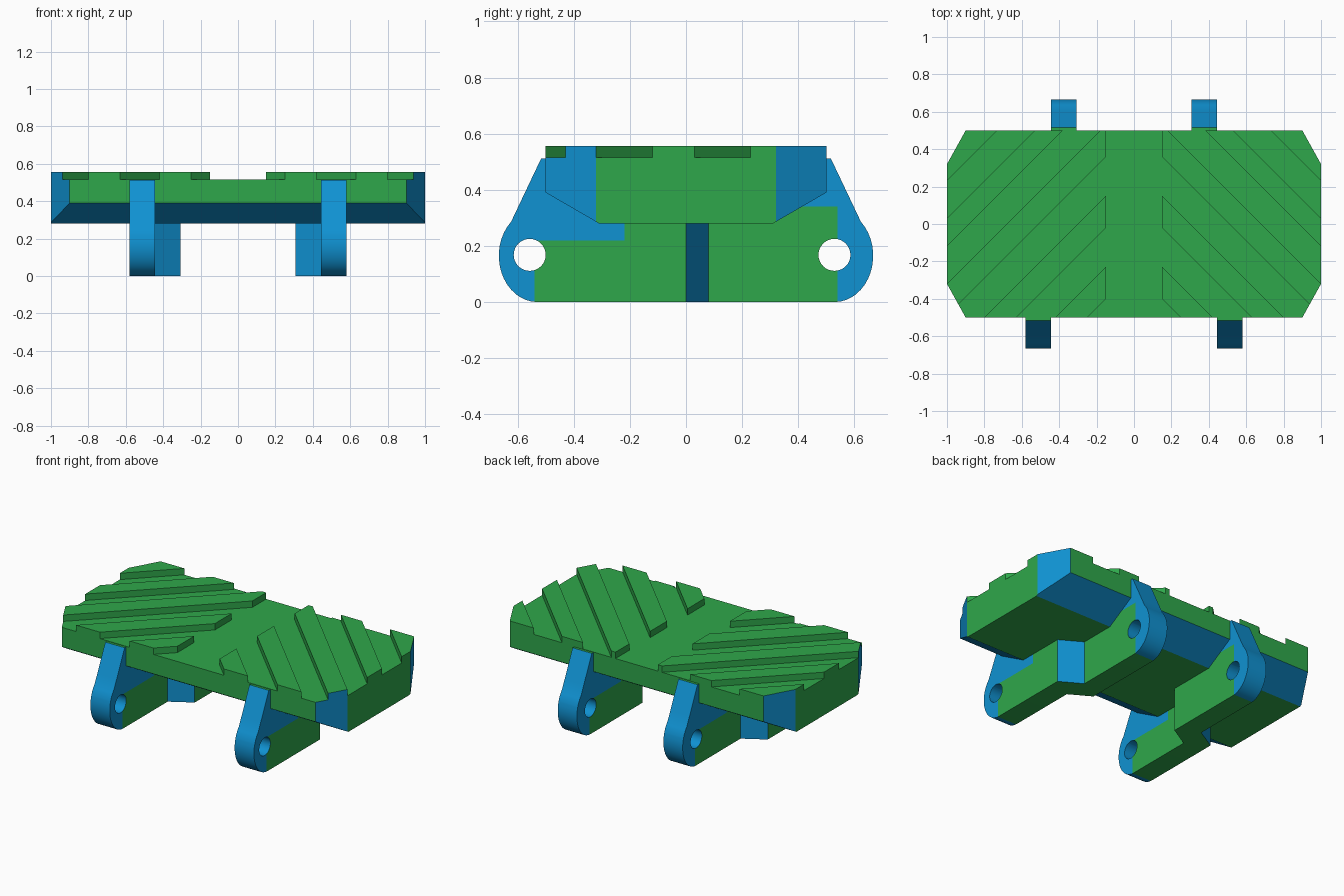
import bpy, bmesh, math
from mathutils import Vector

if "Cube" in bpy.data.objects:
    bpy.data.objects.remove(bpy.data.objects["Cube"])


def material(name, rgb):
    m = bpy.data.materials.new(name)
    m.diffuse_color = (*rgb, 1)
    m.use_nodes = True
    m.node_tree.nodes["Principled BSDF"].inputs["Base Color"].default_value = m.diffuse_color
    return m


GREEN = material("green", (0.028, 0.39, 0.07))
BLUE = material("blue", (0.005, 0.287, 0.645))


def make_object(bm, name):
    bmesh.ops.recalc_face_normals(bm, faces=bm.faces)
    me = bpy.data.meshes.new(name)
    bm.to_mesh(me)
    bm.free()
    ob = bpy.data.objects.new(name, me)
    bpy.context.collection.objects.link(ob)
    me.materials.append(GREEN)
    me.materials.append(BLUE)
    return ob


def prism(points, offset):
    """Closed polygon of 3D points swept along an offset."""
    bm = bmesh.new()
    face = bm.faces.new([bm.verts.new(p) for p in points])
    res = bmesh.ops.extrude_face_region(bm, geom=[face])
    verts = [v for v in res["geom"] if isinstance(v, bmesh.types.BMVert)]
    bmesh.ops.translate(bm, verts=verts, vec=offset)
    bmesh.ops.recalc_face_normals(bm, faces=bm.faces)
    return bm


def trim(bm, co, no):
    """Remove everything on the outer side of a plane and cap the cut."""
    res = bmesh.ops.bisect_plane(bm, geom=bm.verts[:] + bm.edges[:] + bm.faces[:],
                                 dist=1e-5, plane_co=co, plane_no=no, clear_outer=True)
    edges = [e for e in res["geom_cut"] if isinstance(e, bmesh.types.BMEdge) and e.is_boundary]
    if edges:
        bmesh.ops.holes_fill(bm, edges=edges, sides=0)


def octagon_block(z0, z1):
    outline = []
    for sx, sy, order in ((1, -1, 0), (1, 1, 1), (-1, 1, 0), (-1, -1, 1)):
        pair = [(0.9 * sx, 0.5 * sy, z0), (sx, 0.32 * sy, z0)]
        outline += pair[::-1] if order else pair
    return prism(outline, (0, 0, z1 - z0))


def paint_corners(ob, slopes=False):
    """Blue corner facets and, for the plate, blue underside slopes."""
    for p in ob.data.polygons:
        n = p.normal
        corner = abs(n.z) < 0.1 and 0.8 < abs(n.x) < 0.95
        slope = slopes and -0.95 < n.z < -0.3
        p.material_index = 1 if corner or slope else 0


# Plate with sloped lower front and back edges
bm = octagon_block(0.28, 0.515)
for s in (-1, 1):
    trim(bm, (0, 0.31 * s, 0.28), (0, 0.11 * s, -0.19))
paint_corners(make_object(bm, "plate"), slopes=True)

# Diagonal tread ridges, mirrored left and right
RIDGES = [(-0.25, -0.08), (0.13, 0.30), (0.51, 0.68), (0.88, 1.03), (1.23, 1.6)]
for side, label in ((-1, "left"), (1, "right")):
    for i, (low, high) in enumerate(RIDGES):
        bm = octagon_block(0.515, 0.556)
        trim(bm, (0.15 * side, 0, 0), (-side, 0, 0))
        trim(bm, (0, low, 0), (-side, -1, 0))
        trim(bm, (0, high, 0), (side, 1, 0))
        paint_corners(make_object(bm, f"{label}_tread_ridge_{i + 1}"))


# Lug side profile: rounded ends, sloping up to the plate top
def lug_profile():
    end = []
    for i in range(17):
        a = math.radians(-90 + i * (90 + 47) / 16)
        end.append((0.53 + 0.137 * math.cos(a), 0.165 + 0.165 * math.sin(a)))
    end.append((0.516, 0.512))
    return end + [(-y, z) for y, z in reversed(end)]


# Lug plan: outer front arm stepping inward to the rear arm
PLAN = [(0.58, -0.8), (0.58, 0), (0.443, 0.08), (0.443, 0.8),
        (0.307, 0.8), (0.307, 0), (0.443, -0.08), (0.443, -0.8)]
HOLES = ((-0.557, 0.168), (0.529, 0.168))


def boolean(ob, bm, operation):
    cutter = make_object(bm, "cutter")
    cutter.hide_render = True
    mod = ob.modifiers.new("cut", "BOOLEAN")
    mod.operation, mod.solver, mod.object = operation, "EXACT", cutter
    bpy.context.view_layer.objects.active = ob
    bpy.ops.object.modifier_apply(modifier=mod.name)
    bpy.data.objects.remove(cutter)


def lug_is_blue(c, n):
    if abs(n.x) > 0.95:
        limit = 0.34 if n.x * c.y > 0 else 0.22
        return not (abs(c.y) < 0.54 and (c.z < limit or abs(c.y) < 0.22))
    if abs(n.z) > 0.95 and (c.z < 0.01 or c.z > 0.5):
        return abs(c.y) > 0.54 and c.z < 0.01
    return True


for side, label in ((-1, "left"), (1, "right")):
    bm = prism([(0.2 * side, y, z) for y, z in lug_profile()], (0.5 * side, 0, 0))
    lug = make_object(bm, f"{label}_lug")
    boolean(lug, prism([(x * side, y, -0.1) for x, y in PLAN], (0, 0, 0.8)), "INTERSECT")
    # Pin holes
    for hy, hz in HOLES:
        ring = [(0.1 * side, hy + 0.057 * math.cos(math.tau * k / 32),
                 hz + 0.057 * math.sin(math.tau * k / 32)) for k in range(32)]
        boolean(lug, prism(ring, (0.7 * side, 0, 0)), "DIFFERENCE")
    # Split along colour borders, then paint
    bm = bmesh.new()
    bm.from_mesh(lug.data)
    borders = [((0, 0, z), (0, 0, 1)) for z in (0.22, 0.34)]
    borders += [((0, y, 0), (0, 1, 0)) for y in (-0.54, -0.22, 0, 0.22, 0.54)]
    for co, no in borders:
        bmesh.ops.bisect_plane(bm, geom=bm.verts[:] + bm.edges[:] + bm.faces[:],
                               dist=1e-5, plane_co=co, plane_no=no)
    bm.normal_update()
    for f in bm.faces:
        f.material_index = int(lug_is_blue(f.calc_center_median(), f.normal))
    bm.to_mesh(lug.data)
    bm.free()
    bpy.ops.object.select_all(action="DESELECT")
    lug.select_set(True)
    bpy.context.view_layer.objects.active = lug
    bpy.ops.object.shade_smooth_by_angle(angle=math.radians(25))
